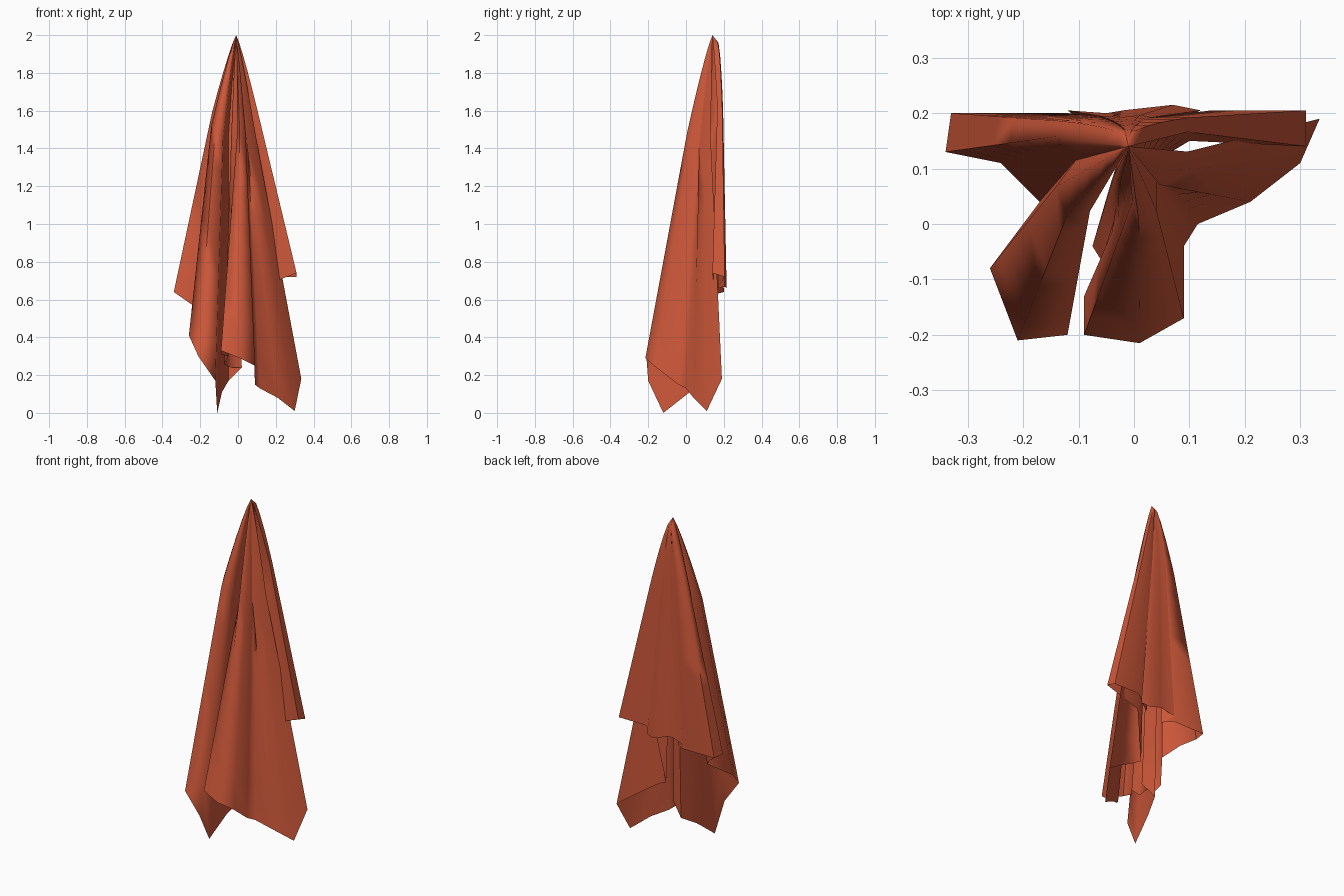
import bpy, bmesh
from mathutils import Vector

# Hook point from which the cloth hangs
PEAK = Vector((-0.01, 0.14, 2.0))
SHOULDER = 0.3      # share of the drop at which the folds separate
GATHER = 0.4        # fold width at the shoulder compared with the hem

# Folds, counter-clockwise: shoulder centre (x, y) and hem points
FOLDS = [
    # left fold
    ((-0.135, 0.172), [(-0.33, 0.20, 0.64), (-0.34, 0.13, 0.64)]),
    # front left fold
    ((-0.125, 0.085), [(-0.24, 0.11, 0.57), (-0.17, 0.04, 0.50),
                       (-0.26, -0.08, 0.41), (-0.21, -0.21, 0.30)]),
    # left wall of the front slit
    ((-0.068, 0.085), [(-0.12, -0.20, 0.17), (-0.11, -0.12, 0.0),
                       (-0.085, 0.02, 0.11), (-0.05, 0.12, 0.17)]),
    # tuck inside the slit
    ((-0.02, 0.11), [(0.02, 0.09, 0.24), (-0.04, 0.08, 0.24),
                     (-0.075, -0.04, 0.26), (-0.05, -0.08, 0.30)]),
    # left edge of the front panel
    ((-0.003, 0.055), [(-0.09, -0.13, 0.31), (-0.09, -0.20, 0.33)]),
    # front panel
    ((0.035, 0.05), [(0.01, -0.215, 0.29), (0.09, -0.17, 0.25),
                     (0.09, -0.04, 0.15), (0.115, 0.0, 0.13)]),
    # right corner
    ((0.075, 0.10), [(0.21, 0.04, 0.08), (0.30, 0.11, 0.01), (0.335, 0.19, 0.18)]),
    # right valley
    ((0.04, 0.115), [(0.19, 0.13, 0.28), (0.11, 0.10, 0.33), (0.05, 0.12, 0.36)]),
    # back right fold
    ((0.06, 0.18), [(0.10, 0.15, 0.66), (0.31, 0.14, 0.74),
                    (0.31, 0.205, 0.72), (0.14, 0.205, 0.72)]),
    # back strip
    ((0.005, 0.19), [(0.05, 0.17, 0.66), (0.12, 0.205, 0.67),
                     (0.07, 0.215, 0.66), (-0.02, 0.205, 0.69)]),
    # back left fold
    ((-0.05, 0.19), [(-0.05, 0.20, 0.69), (-0.12, 0.205, 0.67),
                     (-0.06, 0.16, 0.63), (-0.12, 0.20, 0.64)]),
]
LEVELS = [0.03, 0.08, 0.15, 0.22, 0.3, 0.4, 0.5, 0.6, 0.7, 0.8, 0.9, 1.0]


def fold_lines():
    """Pairs of shoulder and hem points around the cloth."""
    lines = []
    for centre, hem in FOLDS:
        pts = [Vector(p) for p in hem]
        mean = sum(pts, Vector()) / len(pts)
        for p in pts:
            s = Vector((*centre, 0)) + GATHER * (p - mean)
            s.z = PEAK.z + SHOULDER * (p.z - PEAK.z)
            lines.append((s, p))
    return lines


def drape(shoulder, hem, t):
    """Point on a fold line; the back quickly reaches the wall."""
    if t > SHOULDER:
        return shoulder.lerp(hem, (t - SHOULDER) / (1 - SHOULDER))
    u = t / SHOULDER
    d = shoulder - PEAK
    return PEAK + Vector((d.x * u ** 0.85, d.y * u ** (0.25 if d.y > 0.03 else 0.85), d.z * u))


# Hanging cloth
bm = bmesh.new()
top = bm.verts.new(PEAK)
lines = fold_lines()
rings = [[bm.verts.new(drape(s, h, t)) for s, h in lines] for t in LEVELS]
n = len(lines)
for i in range(n):
    j = (i + 1) % n
    bm.faces.new((top, rings[0][i], rings[0][j]))
    for a, b in zip(rings, rings[1:]):
        bm.faces.new((a[i], b[i], b[j], a[j]))
mesh = bpy.data.meshes.new("hanging_cloth")
bm.to_mesh(mesh)
bm.free()
cloth = bpy.data.objects.new("hanging_cloth", mesh)
bpy.context.collection.objects.link(cloth)

# Rust red fabric
mat = bpy.data.materials.new("rust_fabric")
mat.diffuse_color = (0.62, 0.098, 0.042, 1)
mesh.materials.append(mat)

# Soft folds with sharp creases
bpy.context.view_layer.objects.active = cloth
cloth.select_set(True)
bpy.ops.object.shade_smooth_by_angle(angle=1.4)
